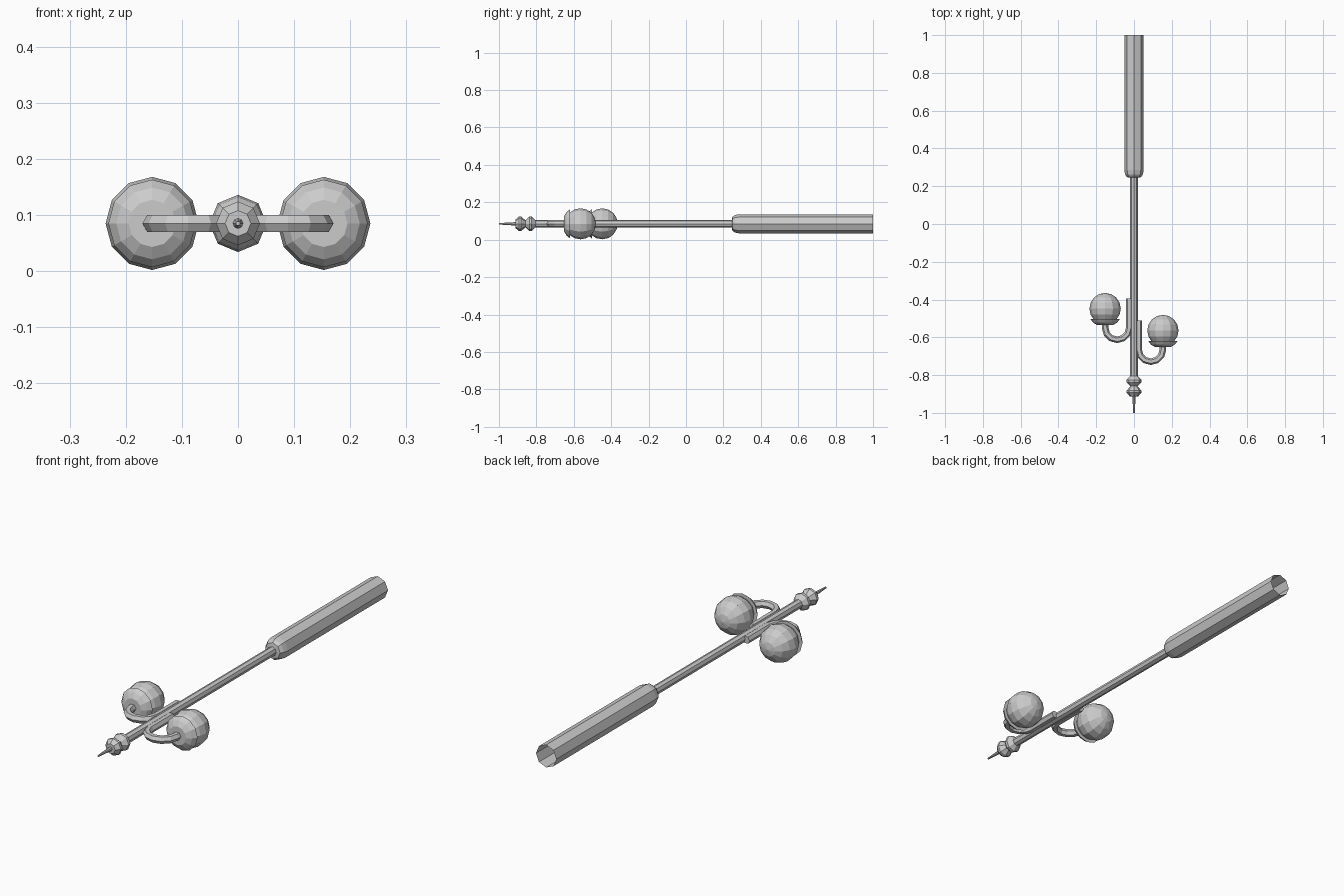
import bpy, bmesh, math
from mathutils import Vector

cube = bpy.data.objects.get("Cube")
if cube:
    bpy.data.objects.remove(cube, do_unlink=True)

AXIS_Z = 0.085

grey = bpy.data.materials.new("grey metal")
grey.use_nodes = True
grey.diffuse_color = (0.6, 0.6, 0.6, 1)
grey.node_tree.nodes["Principled BSDF"].inputs["Base Color"].default_value = (0.6, 0.6, 0.6, 1)


def finish(name, bm):
    bmesh.ops.recalc_face_normals(bm, faces=bm.faces[:])
    mesh = bpy.data.meshes.new(name)
    bm.to_mesh(mesh)
    bm.free()
    mesh.materials.append(grey)
    ob = bpy.data.objects.new(name, mesh)
    bpy.context.collection.objects.link(ob)
    return ob


def skin(bm, rings):
    """Bridge successive rings of vertices with quads."""
    for a, b in zip(rings, rings[1:]):
        n = len(a)
        for i in range(n):
            j = (i + 1) % n
            bm.faces.new((a[i], a[j], b[j], b[i]))


def lathe(name, profile, sides, x=0, y=0, cap_start=True, cap_end=True):
    """Turn (radius, y) pairs around an axis running along y."""
    bm = bmesh.new()
    rings = []
    for r, py in profile:
        angles = [math.tau * i / sides for i in range(sides)]
        rings.append([bm.verts.new((x + r * math.cos(a), y + py, AXIS_Z + r * math.sin(a)))
                      for a in angles])
    skin(bm, rings)
    if cap_start:
        bm.faces.new(rings[0])
    if cap_end:
        bm.faces.new(rings[-1])
    return finish(name, bm)


def tube(name, path, radius, sides=6):
    """Sweep a polygon along a path lying in the horizontal plane."""
    bm = bmesh.new()
    rings = []
    for i, p in enumerate(path):
        ahead = path[min(i + 1, len(path) - 1)]
        behind = path[max(i - 1, 0)]
        t = (ahead - behind).normalized()
        side = Vector((t.y, -t.x, 0))
        rings.append([bm.verts.new(p + side * radius * math.cos(math.tau * k / sides)
                                   + Vector((0, 0, radius * math.sin(math.tau * k / sides))))
                      for k in range(sides)])
    skin(bm, rings)
    bm.faces.new(rings[0])
    bm.faces.new(rings[-1])
    return finish(name, bm)


# Central post, with its thick hollow base sleeve open at the far end
lathe("post", [(0.02, -0.82), (0.02, 0.27)], 8)
lathe("base_sleeve", [(0.019, 0.245), (0.037, 0.248), (0.047, 0.262), (0.051, 0.285), (0.051, 1.0)],
      8, cap_end=False)

# Turned finial with two bulges and a spike
lathe("finial", [(0.004, -1.0), (0.009, -0.912), (0.023, -0.912), (0.039, -0.893), (0.039, -0.882),
                 (0.019, -0.858), (0.039, -0.838), (0.039, -0.825), (0.02, -0.805)], 8)

# Two staggered lamps, each on a hooked arm
GLOBE_X, STEM_X, GLOBE_R = 0.153, 0.025, 0.083
for label, sign, shift in (("right", -1, 0), ("left", 1, -0.116)):
    mid, bend = (GLOBE_X + STEM_X) / 2, (GLOBE_X - STEM_X) / 2
    path = [(STEM_X, -0.395)]
    path += [(mid - bend * math.cos(math.pi * i / 6), -0.549 - bend * math.sin(math.pi * i / 6))
             for i in range(7)]
    path.append((GLOBE_X, -0.53))
    tube(label + "_arm", [Vector((sign * px, py + shift, AXIS_Z)) for px, py in path], 0.0175)

    # Shallow dish holding the globe
    lathe(label + "_cup", [(0.042, -0.535), (0.064, -0.522), (0.078, -0.503), (0.06, -0.503)], 12,
          sign * GLOBE_X, shift)

    # Faceted globe with its poles along the post direction
    steps = 8
    arc = [math.pi * i / steps for i in range(1, steps)]
    profile = [(0.001, -GLOBE_R)]
    profile += [(GLOBE_R * math.sin(a), -GLOBE_R * math.cos(a)) for a in arc]
    profile.append((0.001, GLOBE_R))
    lathe(label + "_globe", profile, 12, sign * GLOBE_X, -0.448 + shift)
